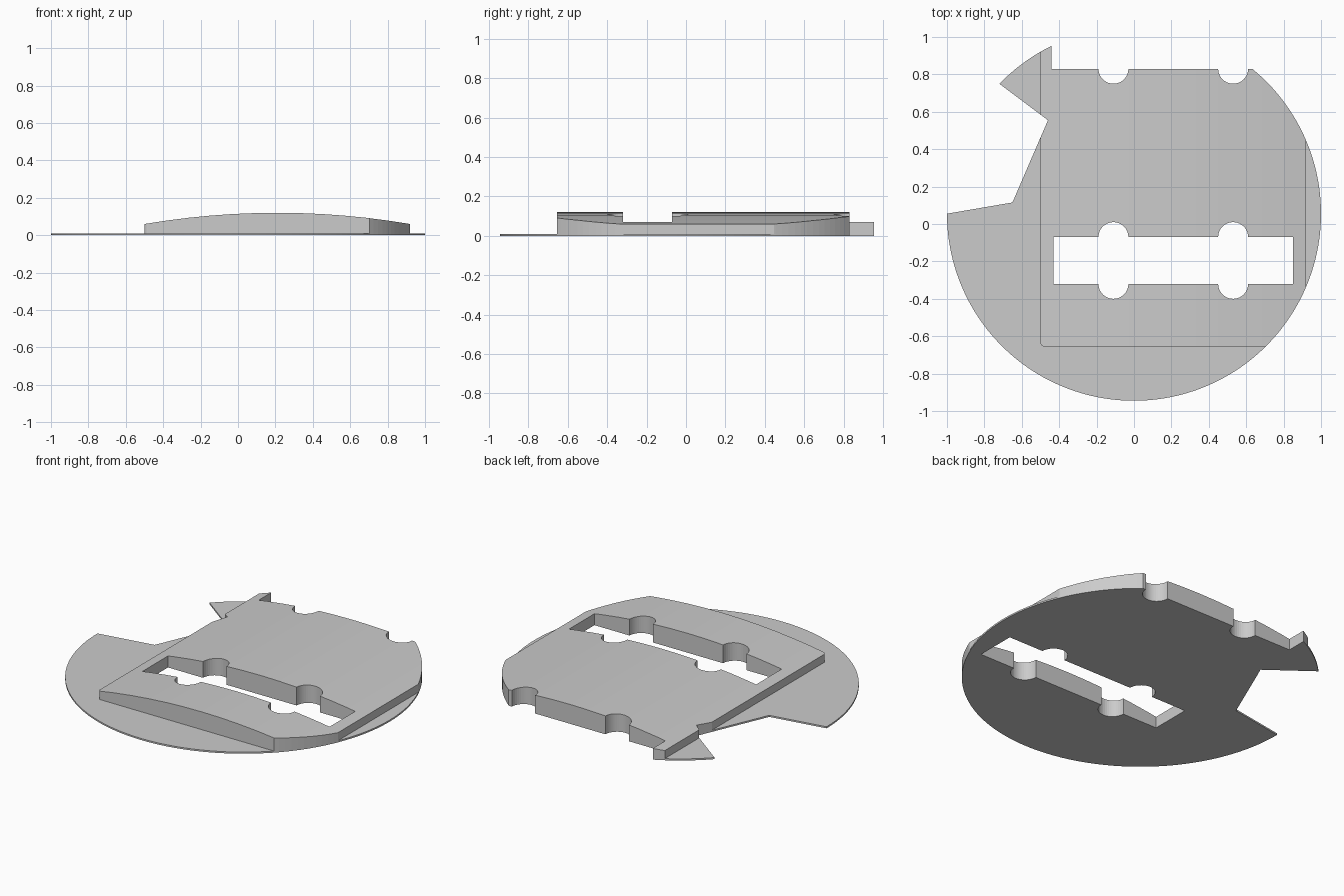
import bpy, bmesh
from math import pi, sin, cos, atan2, asin, sqrt

if "Cube" in bpy.data.objects:
    bpy.data.objects.remove(bpy.data.objects["Cube"])

grey = bpy.data.materials.new("plain grey")
grey.use_nodes = True
grey.diffuse_color = (0.6, 0.6, 0.6, 1)
grey.node_tree.nodes["Principled BSDF"].inputs["Base Color"].default_value = (0.6, 0.6, 0.6, 1)

CY = 0.055                 # disc centre in y, radius is 1
BACK = 0.83                # straight back edge
NOTCHES = (-0.11, 0.53)    # x of the round notches
NOTCH_R = 0.08
BASE_H = 0.01


def arc(cx, cy, r, a0, a1, n):
    return [(cx + r * cos(a0 + (a1 - a0) * i / n),
             cy + r * sin(a0 + (a1 - a0) * i / n)) for i in range(n + 1)]


def prism(name, points, offset):
    """Extrude a closed loop of 3D points along an offset."""
    bm = bmesh.new()
    face = bm.faces.new([bm.verts.new(p) for p in points])
    new = bmesh.ops.extrude_face_region(bm, geom=[face])["geom"]
    bmesh.ops.translate(bm, vec=offset,
                        verts=[v for v in new if isinstance(v, bmesh.types.BMVert)])
    bmesh.ops.recalc_face_normals(bm, faces=bm.faces)
    mesh = bpy.data.meshes.new(name)
    bm.to_mesh(mesh)
    bm.free()
    mesh.materials.append(grey)
    obj = bpy.data.objects.new(name, mesh)
    bpy.context.collection.objects.link(obj)
    return obj


def upright(name, outline, z0, z1):
    return prism(name, [(x, y, z0) for x, y in outline], (0, 0, z1 - z0))


def boolean(obj, cutter, operation):
    mod = obj.modifiers.new(operation.lower(), "BOOLEAN")
    mod.operation, mod.object, mod.solver = operation, cutter, "EXACT"
    cutter.hide_render = True
    cutter.hide_set(True)
    cutter.display_type = "WIRE"


def angle(x, y):
    return atan2(y - CY, x)


# Outline of the disc with its back edge, round notches and side bite
outline = arc(0, CY, 1, -pi, asin(BACK - CY), 110)
for x in reversed(NOTCHES):
    outline += arc(x, BACK, NOTCH_R, 0, -pi, 20)
tip_y = CY + sqrt(1 - 0.44 ** 2)
outline += [(-0.44, BACK)]
outline += arc(0, CY, 1, angle(-0.44, tip_y), angle(-0.72, 0.75), 10)
outline += [(-0.46, 0.555), (-0.65, 0.115)]

# Slot with two round notches on each long side
x0, x1, y0, y1 = -0.43, 0.85, -0.32, -0.07
slot = [(x0, y0)]
for x in NOTCHES:
    slot += arc(x, y0, NOTCH_R, pi, 2 * pi, 20)
slot += [(x1, y0), (x1, y1)]
for x in reversed(NOTCHES):
    slot += arc(x, y1, NOTCH_R, 0, pi, 20)
slot += [(x0, y1)]
slot_cutter = upright("slot_cutter", slot, -0.1, 0.3)

# Thin base disc
base = upright("base_disc", outline, 0, BASE_H)
boolean(base, slot_cutter, "DIFFERENCE")

# Crowned pad: shallow arch profile run front to back
half, mid, crown, sag = 0.71, 0.21, 0.12, 0.06
radius = (half ** 2 + sag ** 2) / (2 * sag)
spread = asin(half / radius)
profile = arc(mid, crown - radius, radius, pi / 2 - spread, pi / 2 + spread, 12)
profile += [(mid - half, BASE_H), (mid + half, BASE_H)]
pad = prism("crowned_pad", [(x, -0.655, z) for x, z in profile], (0, 1.8, 0))

# Round the front corner of the pad and trim it to the disc outline
corner = arc(-0.48, -0.635, 0.02, pi, 1.5 * pi, 6) + [(-0.48, -0.7), (-0.55, -0.7), (-0.55, -0.635)]
corner_cutter = upright("corner_cutter", corner, -0.1, 0.3)
outline_cutter = upright("outline_cutter", outline, -0.1, 0.3)
boolean(pad, corner_cutter, "DIFFERENCE")
boolean(pad, outline_cutter, "INTERSECT")
boolean(pad, slot_cutter, "DIFFERENCE")
